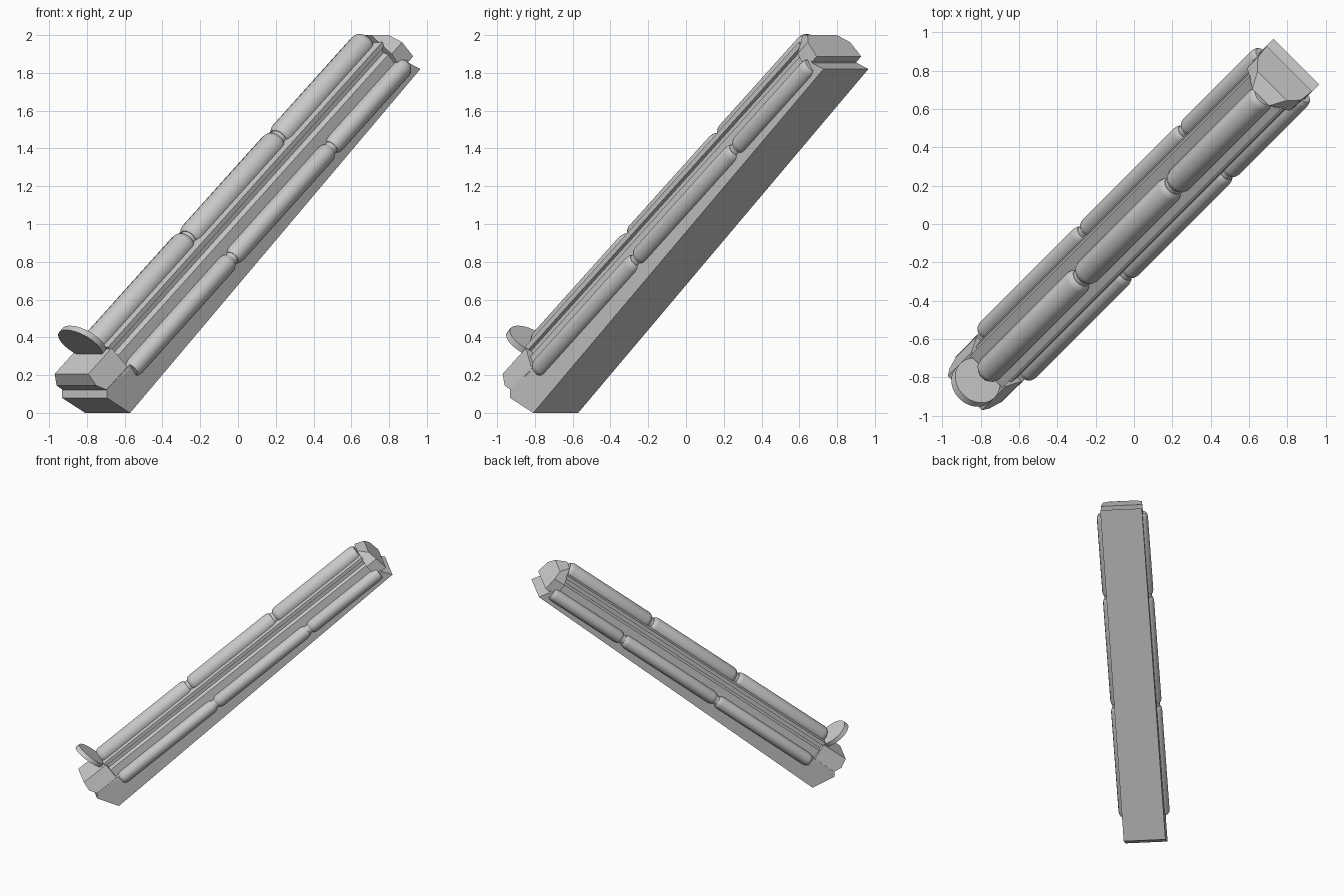
import bpy, bmesh, math
from mathutils import Vector

if "Cube" in bpy.data.objects:
    bpy.data.objects.remove(bpy.data.objects["Cube"])

# Single plain grey
grey = bpy.data.materials.new("plain grey")
grey.use_nodes = True
colour = (0.6, 0.6, 0.6, 1)
grey.diffuse_color = colour
grey.node_tree.nodes["Principled BSDF"].inputs["Base Color"].default_value = colour

# Sloping frame: along the beam, across it, and out from its top
SLOPE = math.radians(38.2)
s, c, d = math.sin(SLOPE), math.cos(SLOPE), math.sqrt(0.5)
ALONG = Vector((c * d, c * d, s))
ACROSS = Vector((d, -d, 0))
OUT = Vector((-s * d, -s * d, c))


def place(u, w, n):
    return ALONG * u + ACROSS * w + OUT * n


def loft(name, rings, smooth=False):
    """Skin closed rings of (u, w, n) points and cap both ends."""
    bm = bmesh.new()
    loops = [[bm.verts.new(place(*p)) for p in ring] for ring in rings]
    for a, b in zip(loops, loops[1:]):
        for i in range(len(a)):
            j = (i + 1) % len(a)
            bm.faces.new((a[i], a[j], b[j], b[i]))
    bm.faces.new(loops[0])
    bm.faces.new(loops[-1])
    bmesh.ops.recalc_face_normals(bm, faces=bm.faces)
    mesh = bpy.data.meshes.new(name)
    bm.to_mesh(mesh)
    bm.free()
    mesh.materials.append(grey)
    obj = bpy.data.objects.new(name, mesh)
    bpy.context.collection.objects.link(obj)
    if smooth:
        bpy.ops.object.select_all(action="DESELECT")
        obj.select_set(True)
        bpy.context.view_layer.objects.active = obj
        bpy.ops.object.shade_smooth_by_angle(angle=math.radians(35))


def side_profile(name, points, width):
    """Sweep a side outline of (u, n) across the beam; width depends on n."""
    loft(name, [[(u, side * width(n), n) for u, n in points] for side in (-1, 1)])


def mirrored(half):
    """Close a half section of (u, w, n) points by mirroring it across."""
    return half + [(u, -w, n) for u, w, n in reversed(half)]


def circle(u, w, n, r, sides, lean=0):
    ring = []
    for i in range(sides):
        a = math.tau * i / sides
        ring.append((u - lean * r * math.sin(a), w + r * math.cos(a), n + r * math.sin(a)))
    return ring


def tube(name, u0, u1, w, n, r, taper=0.035):
    steps = ((u0, 0.75), (u0 + taper * 0.4, 0.92), (u0 + taper, 1),
             (u1 - taper, 1), (u1 - taper * 0.4, 0.92), (u1, 0.75))
    loft(name, [circle(u, w, n, r * k, 14) for u, k in steps], True)


# Tapered base beam
side_profile("base_beam", [(-0.767, 0.603), (-0.854, 0.773), (-0.826, 0.808),
                           (2.025, 0.785), (2.018, 0.77), (2.067, 0.69)],
             lambda n: 0.168)

# Lower nose block, narrowing towards its top
side_profile("nose_block", [(-0.826, 0.805), (-0.861, 0.862), (-0.852, 0.933),
                            (-0.63, 0.933), (-0.63, 0.79)],
             lambda n: 0.166 - (n - 0.805) * 0.31)

# Upper end cap with sloping shoulders and a level top
loft("end_cap", [
    mirrored([(1.96, 0.165, 0.772), (1.955, 0.158, 0.88), (1.971, 0.062, 0.994)]),
    mirrored([(2.067, 0.167, 0.775), (2.055, 0.158, 0.88), (2.038, 0.108, 0.942)])])

# Grooved core under the rails
half = [(0.14, 0.76), (0.13, 0.875), (0.098, 0.885), (0.098, 0.915),
        (0.118, 0.92), (0.118, 0.948)]
loft("grooved_core", [mirrored([(u, w, n) for w, n in half]) for u in (-0.64, 1.97)])

# Segmented tubes: one on top, one along each side
for label, w, n, r, stops in (
        ("top", 0.005, 0.957, 0.07, (-0.64, 0.265, 1.125, 1.96)),
        ("left", 0.154, 0.768, 0.052, (-0.61, 0.34, 1.285, 2.0)),
        ("right", -0.154, 0.768, 0.052, (-0.61, 0.34, 1.285, 2.0))):
    for i, (a, b) in enumerate(zip(stops, stops[1:])):
        tube(f"{label}_tube_{i + 1}", a + 0.012 * (i > 0), b - 0.012 * (i < 2), w, n, r)
    loft(f"{label}_tube_core",
         [circle(u, w, n, r * 0.7, 14) for u in (stops[0] + 0.05, stops[-1] - 0.05)], True)

# Round guard plate leaning out at the lower end of the top tube
loft("guard_disc", [circle(u, 0, 1.015, 0.127, 24, 0.28) for u in (-0.705, -0.668)], True)
